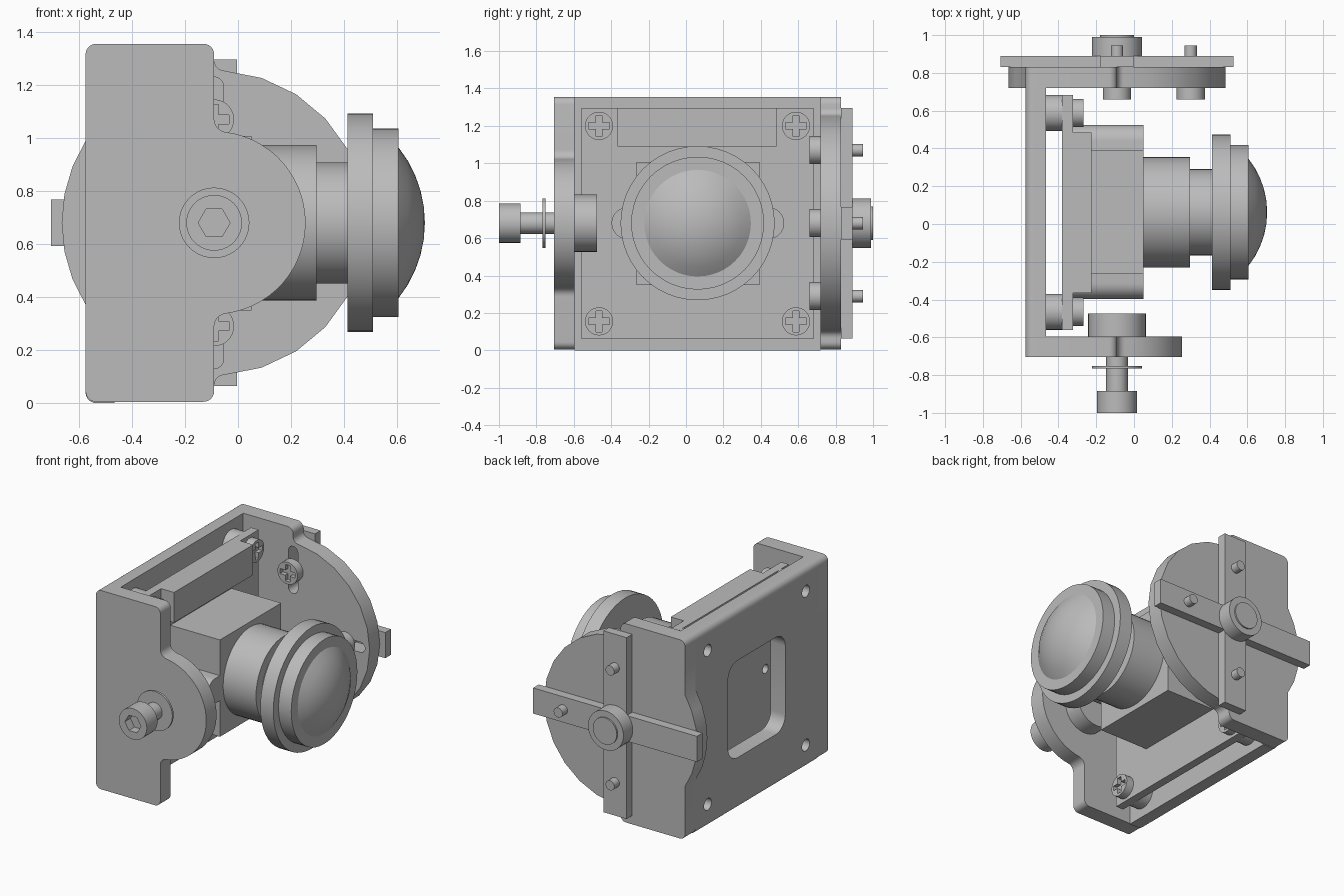
import bpy, bmesh
from math import sin, cos, pi, sqrt, atan2, acos, radians
from mathutils import Matrix

if "Cube" in bpy.data.objects:
    bpy.data.objects.remove(bpy.data.objects["Cube"])

grey = bpy.data.materials.new("plain grey")
grey.use_nodes = True
grey.diffuse_color = (0.5, 0.5, 0.5, 1)
grey.node_tree.nodes["Principled BSDF"].inputs["Base Color"].default_value = (0.5, 0.5, 0.5, 1)

PX, PZ = -0.09, 0.68      # pivot of both arms
LY = 0.062                # lens axis
H = 1.355                 # bracket height


# ---- outlines ----
def arc(u, v, r, a0, a1, n):
    return [(u + r * cos(a0 + (a1 - a0) * i / n), v + r * sin(a0 + (a1 - a0) * i / n))
            for i in range(n + 1)]


def circle(u, v, r, n=40):
    return arc(u, v, r, 0, 2 * pi, n)[:-1]


def rounded(u0, u1, v0, v1, r=0.0):
    if not r:
        return [(u0, v0), (u1, v0), (u1, v1), (u0, v1)]
    corners = [(u1 - r, v1 - r), (u0 + r, v1 - r), (u0 + r, v0 + r), (u1 - r, v0 + r)]
    return [p for i, (u, v) in enumerate(corners)
            for p in arc(u, v, r, i * pi / 2, (i + 1) * pi / 2, 8)]


def plus(u, v, a, w):
    quarter = [(a, -w), (a, w), (w, w)]
    pts = []
    for i in range(4):
        c, s = round(cos(i * pi / 2)), round(sin(i * pi / 2))
        pts += [(u + c * x - s * y, v + s * x + c * y) for x, y in quarter]
    return pts


def arm_outline(radius, fillet, steps):
    """Rounded plate blended into a pivot disc, mirrored about the pivot height."""
    left, top, r = -0.575, H - PZ, 0.04
    half = []
    if radius > PX - left:                      # disc also bulges past the back plate
        half += arc(PX, 0, radius, pi, acos((left - PX) / radius), 3)
    half += arc(left + r, top - r, r, pi, pi / 2, 6)
    half += arc(PX - r, top - r, r, pi / 2, 0, 6)
    h = sqrt((radius + fillet) ** 2 - fillet ** 2)
    lean = atan2(h, fillet)
    half += arc(PX + fillet, h, fillet, pi, pi + lean, 8)
    half += arc(PX, 0, radius, lean, 0, steps)[1:]
    lower = [(u, -v) for u, v in reversed(half) if abs(v) > 1e-5]
    return [(u, v + PZ) for u, v in half + lower]


# ---- builders ----
def finish(name, bm):
    bmesh.ops.remove_doubles(bm, verts=bm.verts, dist=1e-5)
    bmesh.ops.recalc_face_normals(bm, faces=bm.faces)
    mesh = bpy.data.meshes.new(name)
    bm.to_mesh(mesh)
    bm.free()
    mesh.materials.append(grey)
    ob = bpy.data.objects.new(name, mesh)
    bpy.context.collection.objects.link(ob)
    bpy.ops.object.select_all(action='DESELECT')
    ob.select_set(True)
    bpy.context.view_layer.objects.active = ob
    bpy.ops.object.shade_smooth_by_angle(angle=radians(32))


def slab(name, axis, lo, hi, *loops):
    """Extrude an outline with holes along x (outline in y, z) or y (outline in x, z)."""
    curve = bpy.data.curves.new(name, 'CURVE')
    curve.dimensions, curve.fill_mode = '2D', 'BOTH'
    curve.extrude = (hi - lo) / 2
    for loop in loops:
        sp = curve.splines.new('POLY')
        sp.points.add(len(loop) - 1)
        for p, (u, v) in zip(sp.points, loop):
            p.co = (u, v, 0, 1)
        sp.use_cyclic_u = True
    tmp = bpy.data.objects.new(name + " outline", curve)
    bpy.context.collection.objects.link(tmp)
    bpy.context.view_layer.update()
    solid = bpy.data.meshes.new_from_object(tmp.evaluated_get(bpy.context.evaluated_depsgraph_get()))
    bm = bmesh.new()
    bm.from_mesh(solid)
    bpy.data.objects.remove(tmp)
    bpy.data.curves.remove(curve)
    bpy.data.meshes.remove(solid)
    mid = (lo + hi) / 2
    if axis == 'x':
        m = Matrix(((0, 0, 1, mid), (1, 0, 0, 0), (0, 1, 0, 0), (0, 0, 0, 1)))
    else:
        m = Matrix(((1, 0, 0, 0), (0, 0, -1, mid), (0, 1, 0, 0), (0, 0, 0, 1)))
    bm.transform(m)
    finish(name, bm)


def revolve(name, profile):
    """Turn an (x, radius) profile about the lens axis."""
    bm = bmesh.new()
    vs = [bm.verts.new((x, LY, PZ + r)) for x, r in profile]
    es = [bm.edges.new(pair) for pair in zip(vs, vs[1:])]
    bmesh.ops.spin(bm, geom=vs + es, cent=(0, LY, PZ), axis=(1, 0, 0),
                   angle=2 * pi, steps=48)
    finish(name, bm)


def cross_screw(name, axis, u, v, seat, top):
    """Round head with a cross recess in its outer half."""
    mid = (seat + top) / 2
    slab(name + "_base", axis, min(seat, mid), max(seat, mid), circle(u, v, 0.075))
    slab(name + "_head", axis, min(mid, top), max(mid, top),
         circle(u, v, 0.075), plus(u, v, 0.056, 0.017))


# ---- bracket ----
mounts = [(y, z) for y in (-0.465, 0.588) for z in (0.155, 1.2)]
slab("back_plate", 'x', -0.575, -0.465, rounded(-0.595, 0.72, 0.04, H - 0.04),
     rounded(-0.245, 0.37, 0.35, 1.01, 0.1), *[circle(y, z, 0.04, 24) for y, z in mounts])
rim = [(-0.465, H - 0.04), (-0.465, H)] + arc(-0.535, H - 0.04, 0.04, pi / 2, pi, 6)
slab("plate_top_edge", 'y', -0.595, 0.72, rim)
slab("plate_bottom_edge", 'y', -0.595, 0.72, [(x, H - z) for x, z in rim])
slab("front_arm", 'y', -0.705, -0.595, arm_outline(0.345, 0.05, 14))

pins = [(PX, 1.07), (PX, 0.29), (0.30, PZ)]
slots = [rounded(x - 0.035, x + 0.035, z - 0.16, z + 0.16, 0.0349) for x, z in pins[:2]]
slots.append(rounded(0.15, 0.45, PZ - 0.035, PZ + 0.035, 0.0349))
slab("back_arm", 'y', 0.72, 0.83, arm_outline(0.575, 0.04, 6), *slots)

# ---- cross horn and its screws ----
slab("cross_horn", 'y', 0.83, 0.89, plus(PX, PZ, 0.616, 0.087))
slab("horn_hub", 'y', 0.89, 0.99, circle(PX, PZ, 0.133))
slab("hub_cap", 'y', 0.99, 1.0, circle(PX, PZ, 0.09))
for x, z in pins:
    cross_screw("horn_screw", 'y', x, z, 0.72, 0.66)
    slab("horn_screw_shaft", 'y', 0.72, 0.945, circle(x, z, 0.033, 24))

# ---- pivot bolt ----
slab("bolt_head", 'y', -1.0, -0.94, circle(PX, PZ, 0.105), circle(PX, PZ, 0.06, 6))
slab("bolt_head_base", 'y', -0.94, -0.885, circle(PX, PZ, 0.105))
slab("bolt_shaft", 'y', -0.885, -0.48, circle(PX, PZ, 0.057))
slab("washer", 'y', -0.766, -0.752, circle(PX, PZ, 0.133))
slab("bolt_boss", 'y', -0.595, -0.475, circle(PX, PZ, 0.153))

# ---- circuit board ----
slab("board", 'x', -0.38, -0.323, rounded(-0.56, 0.683, 0.06, 1.295),
     circle(-0.31, PZ, 0.03, 20), circle(0.435, PZ, 0.03, 20))
slab("board_connector", 'x', -0.323, -0.225, rounded(-0.365, 0.485, 1.09, 1.295))
for y, z in mounts:
    slab("standoff", 'x', -0.465, -0.38, circle(y, z, 0.095))
    cross_screw("board_screw", 'x', y, z, -0.323, -0.268)

# ---- lens ----
slab("lens_housing", 'x', -0.323, 0.05, rounded(-0.265, 0.392, 0.35, 1.008))
slab("housing_ears", 'x', -0.323, 0.049, rounded(-0.398, 0.525, 0.595, 0.765, 0.0849))
revolve("lens_barrel", [(0.05, 0), (0.05, 0.293), (0.297, 0.293), (0.297, 0.228),
                        (0.413, 0.228), (0.413, 0.412), (0.51, 0.412), (0.51, 0.355),
                        (0.605, 0.355), (0.605, 0)])
R = 0.456
tilt = acos((R - 0.1) / R)
revolve("lens_glass", [(0.705 - R + R * cos(tilt * i / 5), R * sin(tilt * i / 5))
                       for i in range(5, -1, -1)])
